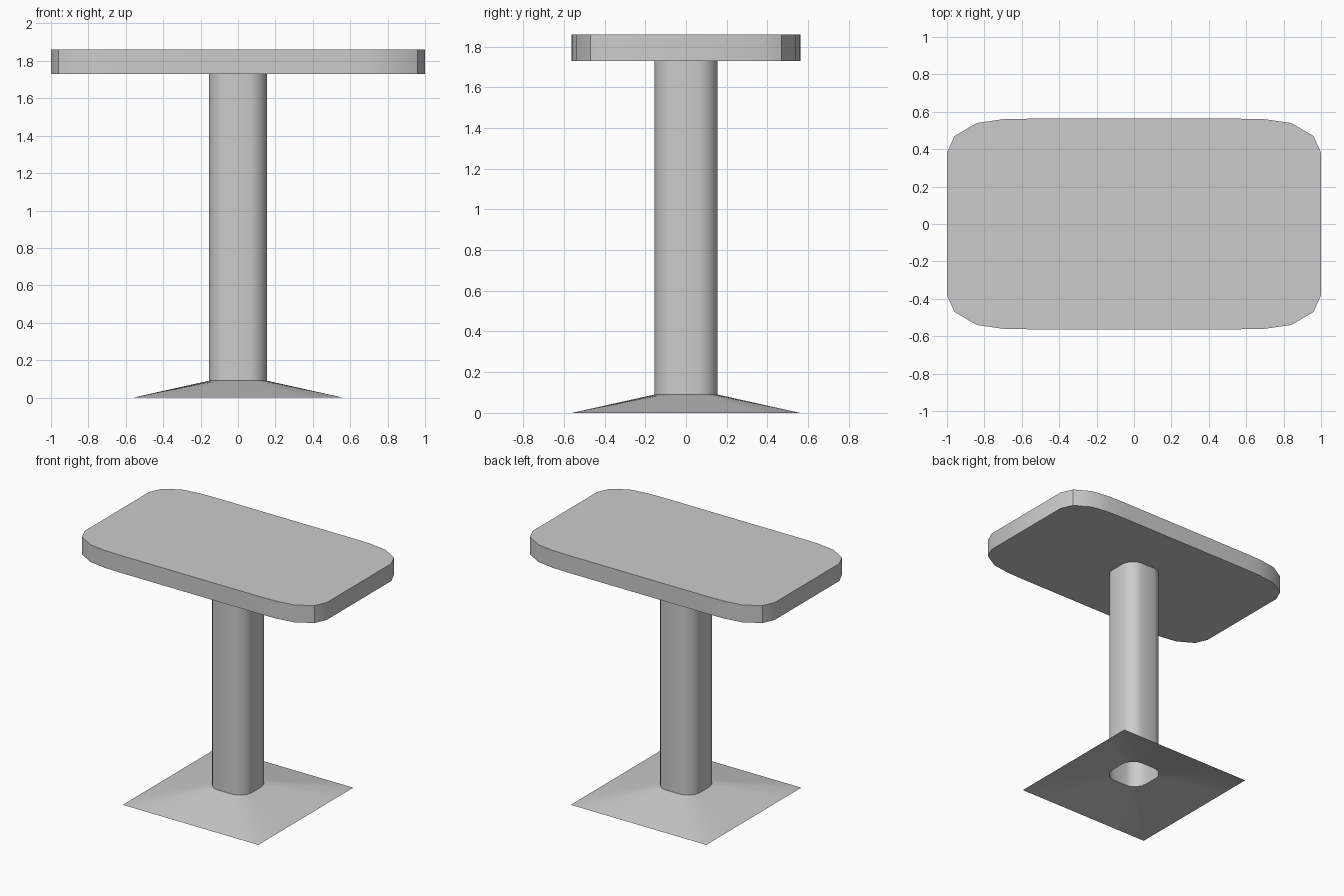
import bpy, math

if "Cube" in bpy.data.objects:
    bpy.data.objects.remove(bpy.data.objects["Cube"])


def mirror_ring(quarter):
    """Mirror a first-quadrant outline (+x side to +y side) into a full loop."""
    left = [(-x, y) for x, y in reversed(quarter)]
    half = quarter + left
    return half + [(-x, -y) for x, y in half]


def at_height(ring, z):
    return [(x, y, z) for x, y in ring]


def loft(name, lower, upper, caps=False, angle=30):
    """Bridge two loops of equal length, optionally closing both ends."""
    n = len(lower)
    faces = [(i, (i + 1) % n, n + (i + 1) % n, n + i) for i in range(n)]
    if caps:
        faces += [tuple(reversed(range(n))), tuple(range(n, 2 * n))]
    mesh = bpy.data.meshes.new(name)
    mesh.from_pydata(lower + upper, [], faces)
    mesh.update()
    obj = bpy.data.objects.new(name, mesh)
    bpy.context.collection.objects.link(obj)
    bpy.ops.object.select_all(action='DESELECT')
    obj.select_set(True)
    bpy.context.view_layer.objects.active = obj
    bpy.ops.object.shade_smooth_by_angle(angle=math.radians(angle))
    return obj


# Tabletop: thick slab with faceted rounded corners
top = mirror_ring([(1.0, 0.38), (0.96, 0.47), (0.84, 0.54), (0.70, 0.56), (0.56, 0.563)])
loft("tabletop", at_height(top, 1.73), at_height(top, 1.86), caps=True)

# Column: open tube with a rounded square section
r = 0.155
column = mirror_ring([(r, 0.38 * r), (0.945 * r, 0.62 * r), (0.8 * r, 0.8 * r),
                      (0.62 * r, 0.945 * r), (0.38 * r, r)])
loft("column", at_height(column, 0.09), at_height(column, 1.73), angle=40)

# Base: thin sloping skirt from a square foot up to the column
b = 0.56
foot = mirror_ring([(b, 0.38 * b), (b, 0.69 * b), (b, b), (0.69 * b, b), (0.38 * b, b)])
loft("base", at_height(foot, 0.0), at_height(column, 0.09), angle=40)
